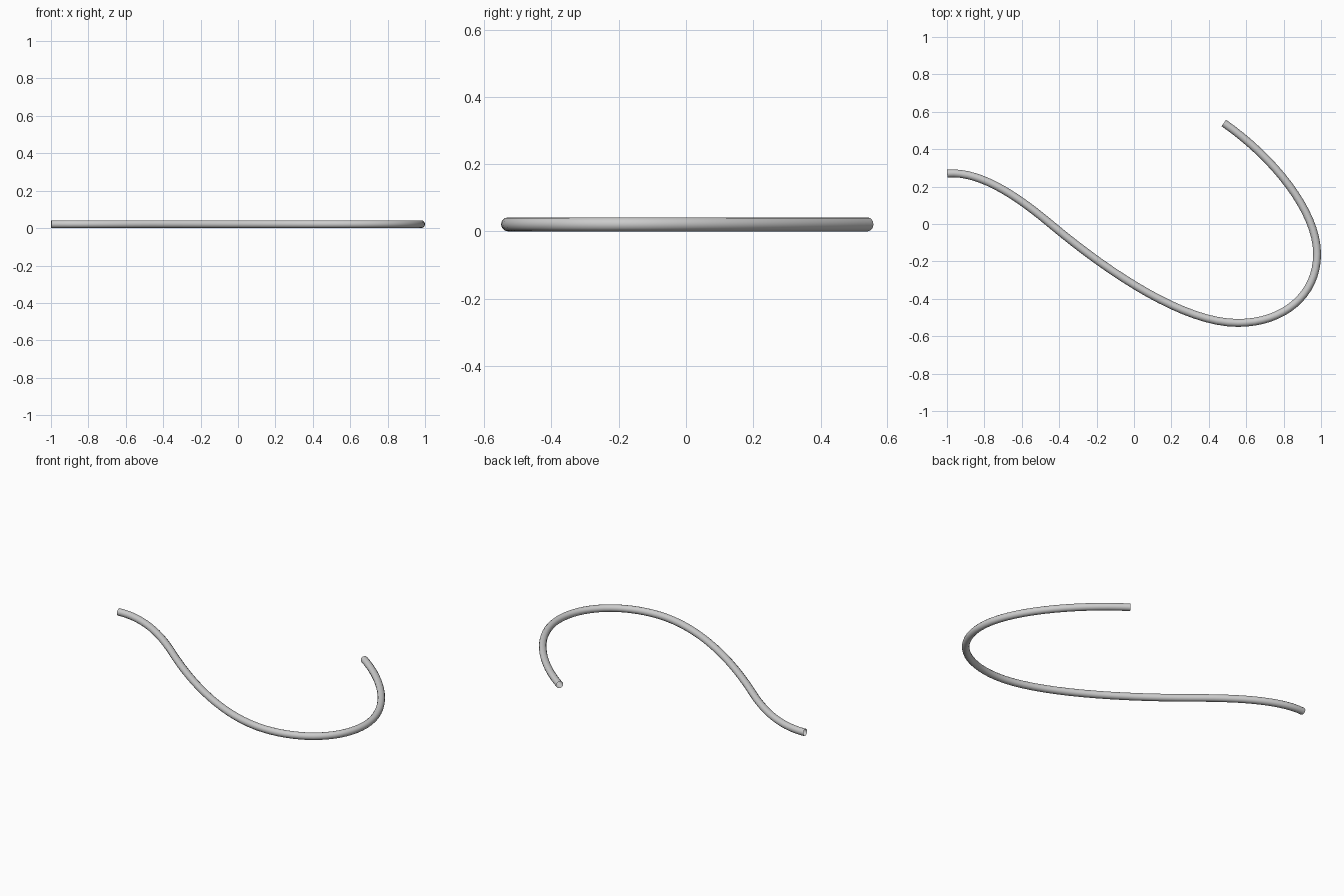
import bpy

if "Cube" in bpy.data.objects:
    bpy.data.objects.remove(bpy.data.objects["Cube"])

R = 0.021  # tube radius

# Path knots: (left handle, point, right handle) in plan view
KNOTS = [
    ((-1.19, 0.255), (-0.999, 0.27), (-0.81, 0.285)),
    ((-0.60, 0.13), (-0.427, -0.016), (-0.12, -0.27)),
    ((0.27, -0.529), (0.555, -0.529), (0.80, -0.529)),
    ((0.979, -0.38), (0.979, -0.16), (0.979, 0.07)),
    ((0.74, 0.36), (0.48, 0.54), (0.22, 0.72)),
]

# Bent tube: round bevel swept along a smooth flat path, open ends
curve = bpy.data.curves.new("bent_tube", "CURVE")
curve.dimensions = "3D"
curve.resolution_u = 16
curve.bevel_depth = R
curve.bevel_resolution = 4
spline = curve.splines.new("BEZIER")
spline.bezier_points.add(len(KNOTS) - 1)
for bp, (left, co, right) in zip(spline.bezier_points, KNOTS):
    bp.handle_left_type = bp.handle_right_type = "FREE"
    bp.co = (*co, R)
    bp.handle_left = (*left, R)
    bp.handle_right = (*right, R)
spline.use_smooth = True

tube = bpy.data.objects.new("bent_tube", curve)
bpy.context.collection.objects.link(tube)
